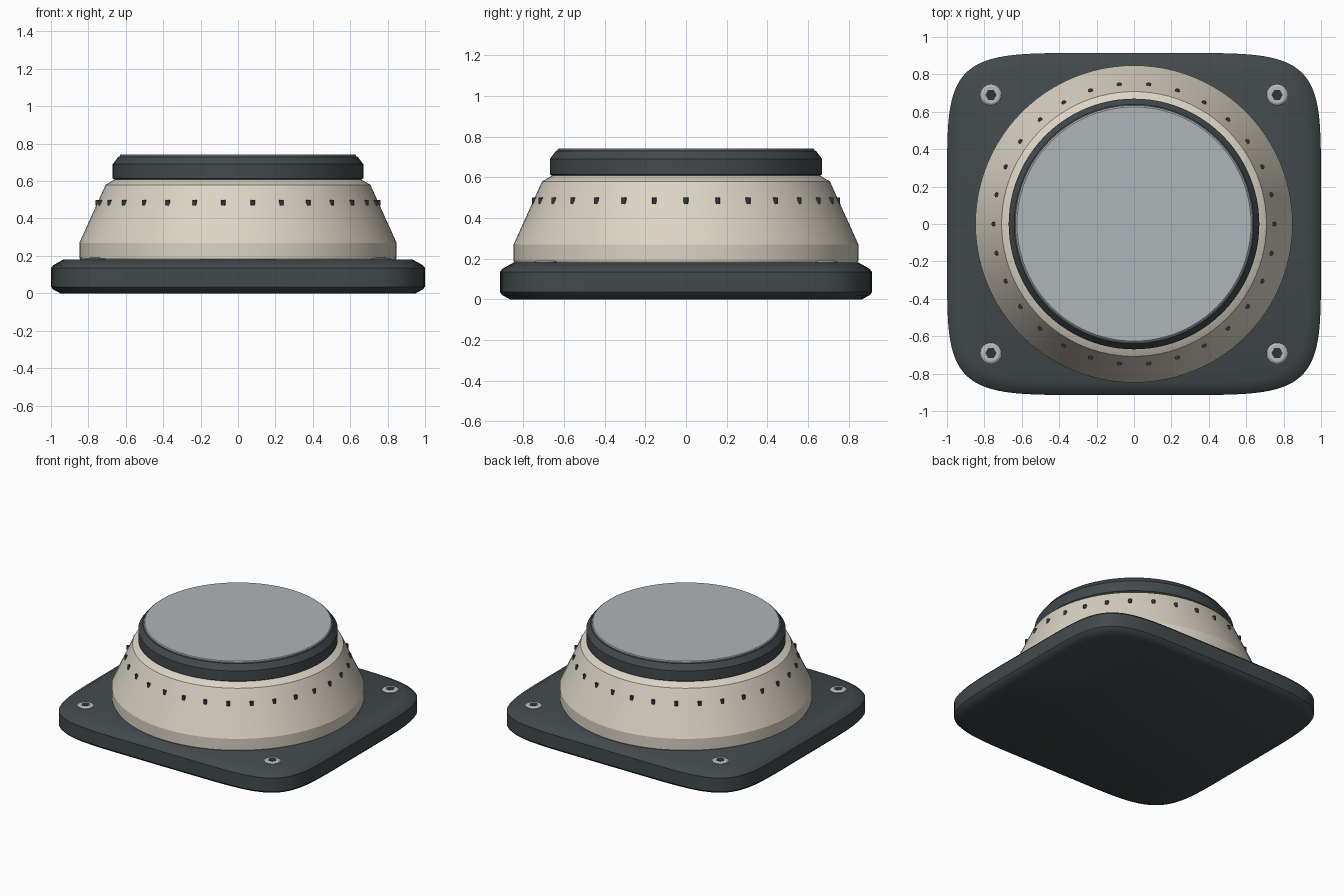
import bpy, bmesh
from math import sin, cos, pi, radians, copysign

cube = bpy.data.objects.get("Cube")
if cube:
    bpy.data.objects.remove(cube, do_unlink=True)


def material(name, rgb, rough=0.5):
    m = bpy.data.materials.new(name)
    m.use_nodes = True
    m.diffuse_color = (*rgb, 1)
    bsdf = m.node_tree.nodes["Principled BSDF"]
    bsdf.inputs["Base Color"].default_value = (*rgb, 1)
    bsdf.inputs["Roughness"].default_value = rough
    return m


dark = material("charcoal", (0.055, 0.068, 0.07))
beige = material("warm beige", (0.71, 0.66, 0.56))
grey = material("light grey", (0.43, 0.46, 0.48))
steel = material("screw steel", (0.48, 0.50, 0.51))
black = material("near black", (0.03, 0.033, 0.035))


def round_outline(count):
    return [(cos(2 * pi * i / count), sin(2 * pi * i / count)) for i in range(count)]


def squircle_outline(count, power):
    return [tuple(copysign(abs(c) ** (2 / power), c) for c in p)
            for p in round_outline(count)]


def stack(name, outline, rings, mat, at=(0, 0, 0), sharp=18):
    """Loft an outline through (x size, y size, height) rings and cap both ends."""
    bm = bmesh.new()
    loops = [[bm.verts.new((x * sx, y * sy, z)) for x, y in outline]
             for sx, sy, z in rings]
    n = len(outline)
    for low, high in zip(loops, loops[1:]):
        for i in range(n):
            j = (i + 1) % n
            bm.faces.new((low[i], low[j], high[j], high[i]))
    bm.faces.new(loops[0][::-1])
    bm.faces.new(loops[-1])
    mesh = bpy.data.meshes.new(name)
    bm.to_mesh(mesh)
    bm.free()
    mesh.materials.append(mat)
    obj = bpy.data.objects.new(name, mesh)
    obj.location = at
    bpy.context.collection.objects.link(obj)
    bpy.ops.object.select_all(action="DESELECT")
    obj.select_set(True)
    bpy.context.view_layer.objects.active = obj
    bpy.ops.object.shade_smooth_by_angle(angle=radians(sharp))
    return obj


def lathe(name, profile, mat, at=(0, 0, 0), sides=96, sharp=18):
    return stack(name, round_outline(sides), [(r, r, z) for r, z in profile], mat, at, sharp)


# Rounded square base plate with chamfered rims
base_profile = [(0.05, 0), (0.012, 0.02), (0, 0.035), (0, 0.135), (0.012, 0.15), (0.065, 0.18)]
stack("base_plate", squircle_outline(96, 6),
      [(1 - d, 0.915 - d, z) for d, z in base_profile], dark, sharp=35)

# Tapered housing
lathe("housing", [(0.84, 0.175), (0.848, 0.19), (0.848, 0.27), (0.708, 0.58),
                  (0.66, 0.608), (0.63, 0.615)], beige)

# Cap ring and the flat disc set in it
lathe("cap_ring", [(0.655, 0.605), (0.67, 0.615), (0.67, 0.69),
                   (0.64, 0.73), (0.625, 0.733)], dark)
lathe("cap_disc", [(0.632, 0.728), (0.632, 0.737), (0.626, 0.742)], grey)

# Ring of small upright marker pegs
for i in range(30):
    a = 2 * pi * i / 30
    lathe(f"marker_peg_{i + 1}", [(0.0125, 0), (0.0125, 0.03)], black,
          (0.75 * cos(a), 0.75 * sin(a), 0.47), sides=10, sharp=40)

# Corner screws with hexagonal sockets
for sx, side in ((-1, "right"), (1, "left")):
    for sy, end in ((-1, "front"), (1, "back")):
        spot = (sx * 0.765, sy * 0.69, 0.178)
        lathe(f"screw_{end}_{side}", [(0.055, 0), (0.055, 0.006), (0.045, 0.012)],
              steel, spot, sides=32)
        lathe(f"screw_socket_{end}_{side}", [(0.03, 0.011), (0.03, 0.0135)],
              black, spot, sides=6)
